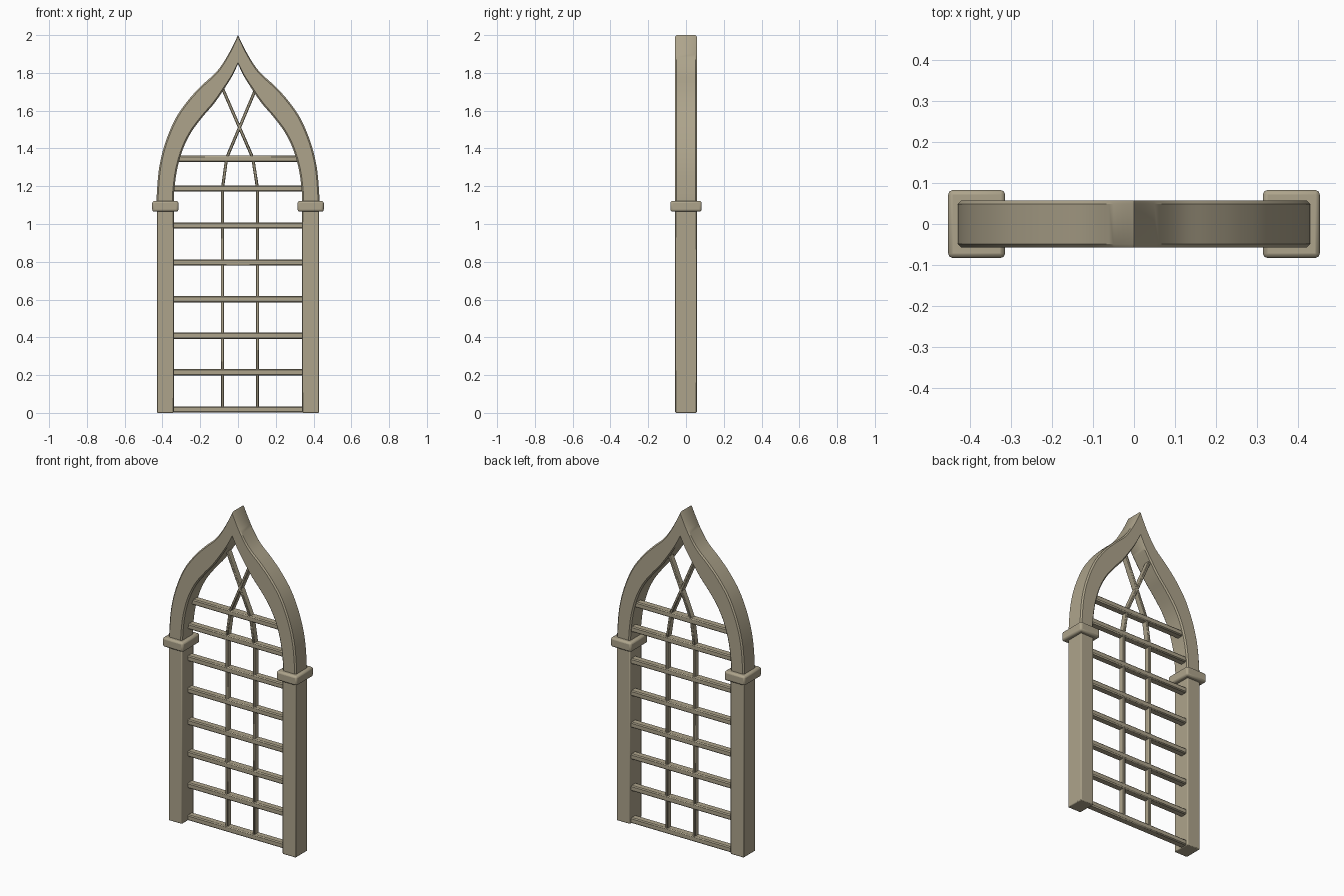
import bpy, bmesh, math
from mathutils import Vector, Matrix

if "Cube" in bpy.data.objects:
    bpy.data.objects.remove(bpy.data.objects["Cube"])

stone = bpy.data.materials.new("beige_stone")
stone.diffuse_color = (0.42, 0.37, 0.26, 1)
stone.use_nodes = True
stone.node_tree.nodes["Principled BSDF"].inputs["Base Color"].default_value = stone.diffuse_color


def finish(bm, name, bevel=0.0, segs=2):
    bmesh.ops.recalc_face_normals(bm, faces=bm.faces)
    me = bpy.data.meshes.new(name)
    bm.to_mesh(me)
    bm.free()
    me.materials.append(stone)
    ob = bpy.data.objects.new(name, me)
    bpy.context.collection.objects.link(ob)
    bpy.context.view_layer.objects.active = ob
    for o in bpy.context.selected_objects:
        o.select_set(False)
    ob.select_set(True)
    if bevel:
        m = ob.modifiers.new("bevel", "BEVEL")
        m.width, m.segments = bevel, segs
    bpy.ops.object.shade_smooth_by_angle(angle=math.radians(32))
    return ob


def box(name, x0, x1, y0, y1, z0, z1, bevel, segs=2):
    bm = bmesh.new()
    bmesh.ops.create_cube(bm, size=1)
    for v in bm.verts:
        v.co = Vector((x0 + (v.co.x + .5) * (x1 - x0),
                       y0 + (v.co.y + .5) * (y1 - y0),
                       z0 + (v.co.z + .5) * (z1 - z0)))
    return finish(bm, name, bevel, segs)


def strut(name, a, b, width, y0, y1):
    # straight glazing bar between two (x, z) points
    d = Vector((b[0] - a[0], 0, b[1] - a[1]))
    bm = bmesh.new()
    bmesh.ops.create_cube(bm, size=1)
    mid = Vector(((a[0] + b[0]) / 2, (y0 + y1) / 2, (a[1] + b[1]) / 2))
    bmesh.ops.transform(bm, verts=bm.verts, matrix=Matrix.Translation(mid)
                        @ Matrix.Rotation(math.atan2(d.x, d.z), 4, 'Y')
                        @ Matrix.Diagonal((width, y1 - y0, d.length, 1)))
    return finish(bm, name, 0.004, 1)


D = 0.057      # half depth of frame
# side pillars and their capitals
for s, side in ((-1, "left"), (1, "right")):
    xa, xb = sorted((s * 0.34, s * 0.43))
    box("pillar_" + side, xa, xb, -D, D, 0, 1.09, 0.005)
    xa, xb = sorted((s * 0.315, s * 0.454))
    box("capital_" + side, xa, xb, -0.083, 0.083, 1.065, 1.122, 0.011)

# ogee arch: paired stations (outer x, outer z, inner x, inner z)
stations = [(.43, 1.08, .34, 1.08), (.43, 1.16, .338, 1.17),
            (.417, 1.30, .322, 1.29), (.385, 1.43, .29, 1.40),
            (.33, 1.56, .245, 1.49), (.26, 1.66, .185, 1.57),
            (.19, 1.735, .125, 1.64), (.11, 1.81, .07, 1.72),
            (.05, 1.90, .03, 1.785), (0, 2.0, 0, 1.848)]


def smooth(pts, n=5):
    P = [pts[0]] + pts + [pts[-1]]
    out = []
    for i in range(1, len(P) - 2):
        for k in range(n):
            t = k / n
            out.append([.5 * (2 * b + (c - a) * t + (2 * a - 5 * b + 4 * c - d) * t * t
                              + (3 * b - a - 3 * c + d) * t ** 3)
                        for a, b, c, d in zip(*P[i - 1:i + 3])])
    return out + [list(pts[-1])]


half = smooth(stations)
path = half + [[-a, b, -c, d] for a, b, c, d in reversed(half[:-1])]
bm = bmesh.new()
rings = []
c = 0.008      # chamfer
for ox, oz, ix, iz in path:
    w = math.hypot(ox - ix, oz - iz)
    ring = []
    for t, y in ((0, D - c), (c / w, D), (1 - c / w, D), (1, D - c),
                 (1, c - D), (1 - c / w, -D), (c / w, -D), (0, c - D)):
        ring.append(bm.verts.new((ox + (ix - ox) * t, y, oz + (iz - oz) * t)))
    rings.append(ring)
for r, q in zip(rings, rings[1:]):
    for k in range(8):
        j = (k + 1) % 8
        bm.faces.new((r[k], r[j], q[j], q[k]))
bm.faces.new(rings[0])
bm.faces.new(rings[-1])
finish(bm, "ogee_arch")

# horizontal glazing bars, set towards the back of the frame
for i, z in enumerate((.018, .215, .408, .602, .796, .992, 1.188, 1.345)):
    hx = 0.345 if i < 7 else 0.32
    box("crossbar_%d" % i, -hx, hx, 0.0, 0.045, z - .017, z + .017, 0.006, 1)

# upright bars, then the crossing tracery above them
Y0, Y1 = 0.003, 0.042
left = [(-.082, .005), (-.082, 1.19), (-.06, 1.35), (.096, 1.72)]
right = [(.103, .005), (.103, 1.19), (.078, 1.35), (-.085, 1.725)]
for name, pts in (("left", left), ("right", right)):
    for i, part in enumerate(("upright", "tracery_lower", "tracery_upper")):
        strut(part + "_" + name, pts[i], pts[i + 1], 0.016, Y0, Y1)
